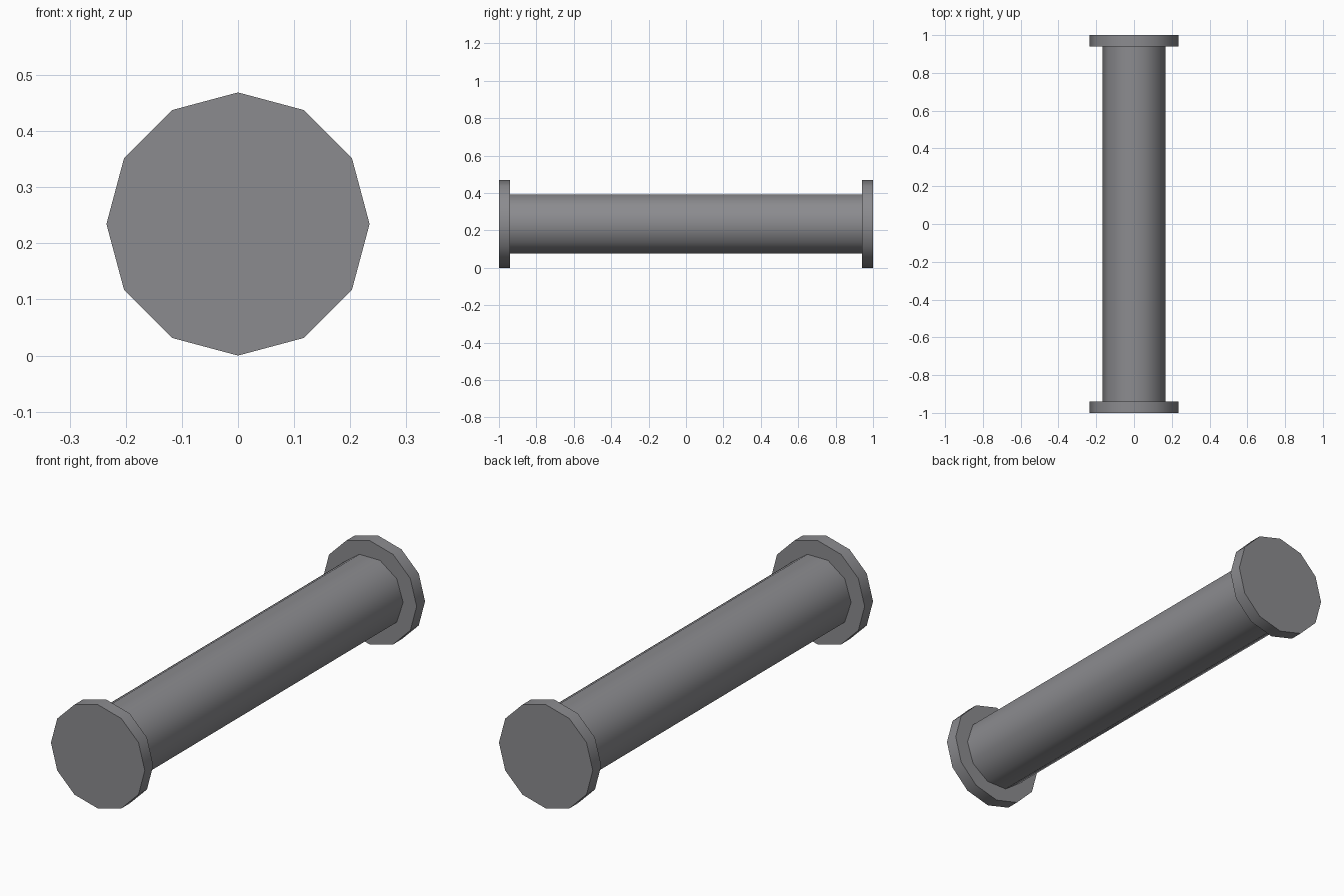
import bpy
import math

if "Cube" in bpy.data.objects:
    bpy.data.objects.remove(bpy.data.objects["Cube"])

CENTRE_Z = 0.2345

steel = bpy.data.materials.new("dark grey steel")
steel.diffuse_color = (0.26, 0.26, 0.275, 1.0)
steel.use_nodes = True
steel.node_tree.nodes["Principled BSDF"].inputs["Base Color"].default_value = steel.diffuse_color


def cylinder_y(name, sides, radius, y0, y1, caps):
    """Prism along y with a corner on the +x axis."""
    ring = [(radius * math.cos(2 * math.pi * i / sides),
             radius * math.sin(2 * math.pi * i / sides)) for i in range(sides)]
    verts = [(x, y, z + CENTRE_Z) for y in (y0, y1) for x, z in ring]
    faces = [(i, i + sides, (i + 1) % sides + sides, (i + 1) % sides)
             for i in range(sides)]
    if caps:
        faces += [tuple(range(sides)), tuple(range(2 * sides - 1, sides - 1, -1))]
    mesh = bpy.data.meshes.new(name)
    mesh.from_pydata(verts, [], faces)
    mesh.materials.append(steel)
    obj = bpy.data.objects.new(name, mesh)
    bpy.context.collection.objects.link(obj)
    # round sides smooth, rims sharp
    bpy.ops.object.select_all(action='DESELECT')
    obj.select_set(True)
    bpy.context.view_layer.objects.active = obj
    bpy.ops.object.shade_smooth_by_angle(angle=math.radians(45))
    return obj


# long rod, its ends closed by the flanges
cylinder_y("rod", 10, 0.167, -0.94, 0.94, False)

# end flanges
cylinder_y("front_flange", 12, CENTRE_Z, -1.0, -0.94, True)
cylinder_y("back_flange", 12, CENTRE_Z, 0.94, 1.0, True)
